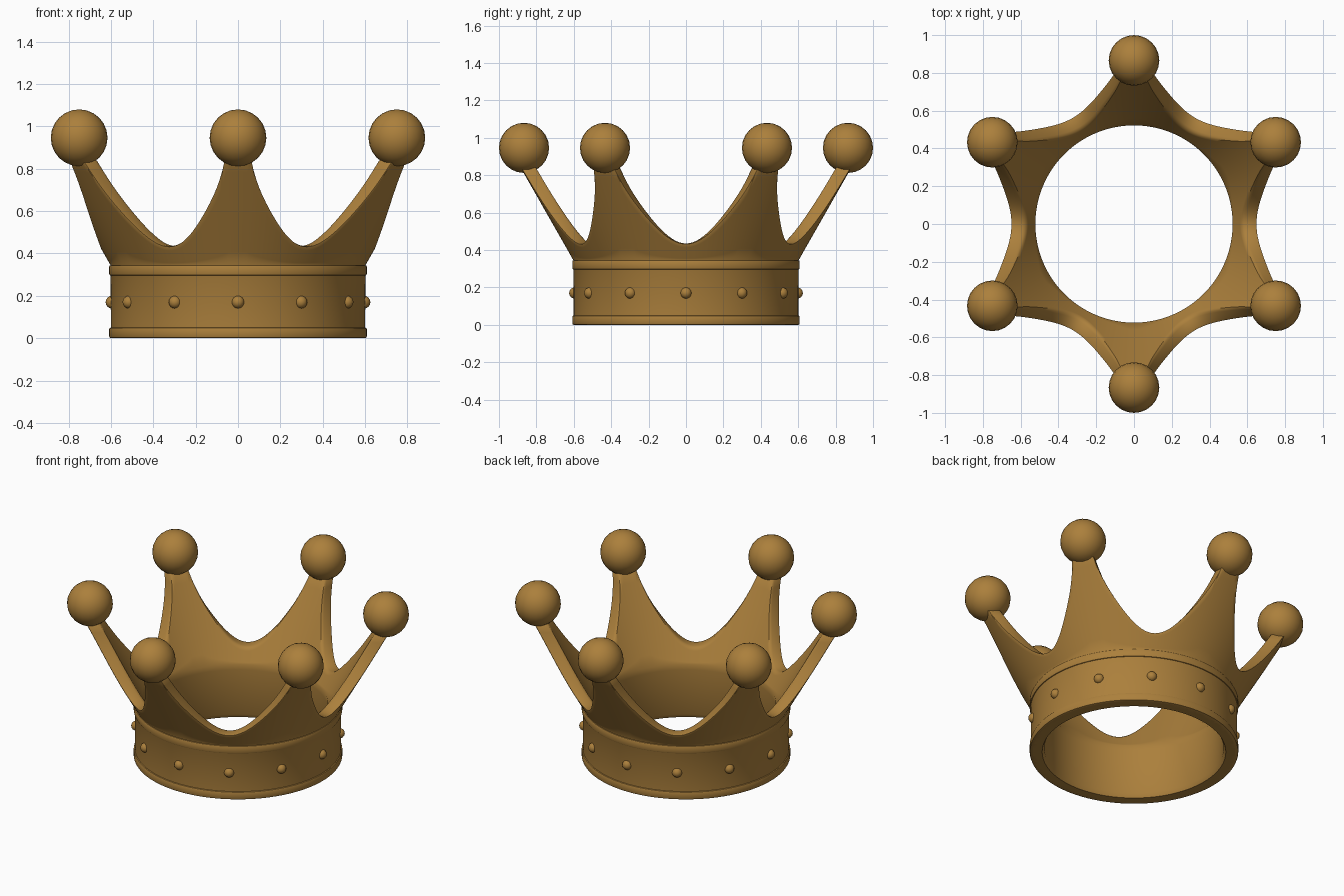
import bpy, bmesh, math
from mathutils import Matrix, Vector

if "Cube" in bpy.data.objects:
    bpy.data.objects.remove(bpy.data.objects["Cube"])

gold = bpy.data.materials.new("antique gold")
gold.diffuse_color = (0.41, 0.215, 0.045, 1)
gold.use_nodes = True
gold.node_tree.nodes["Principled BSDF"].inputs["Base Color"].default_value = gold.diffuse_color


def finish(bm, name, angle=40):
    bmesh.ops.recalc_face_normals(bm, faces=bm.faces)
    me = bpy.data.meshes.new(name)
    bm.to_mesh(me)
    bm.free()
    me.materials.append(gold)
    ob = bpy.data.objects.new(name, me)
    bpy.context.collection.objects.link(ob)
    bpy.ops.object.select_all(action='DESELECT')
    ob.select_set(True)
    bpy.context.view_layer.objects.active = ob
    bpy.ops.object.shade_smooth_by_angle(angle=math.radians(angle))
    return ob


def sweep(name, section, columns):
    """Closed (radius, z) section, which may vary with angle, swept round z."""
    bm = bmesh.new()
    loops = []
    for i in range(columns):
        a = 2 * math.pi * i / columns
        loops.append([bm.verts.new((r * math.cos(a), r * math.sin(a), z))
                      for r, z in section(math.degrees(a))])
    for i in range(columns):
        p, q = loops[i], loops[(i + 1) % columns]
        for j in range(len(p)):
            k = (j + 1) % len(p)
            bm.faces.new((p[j], q[j], q[k], p[k]))
    return finish(bm, name)


# Crown wall: upright band that flares into six curved points
def rim_height(deg):
    off = abs((deg - 90 + 30) % 60 - 30)        # degrees from nearest point
    u = 1 - off / 30
    return min(0.86, 0.435 + 0.46 * u ** 2 + 0.5 * u ** 14)


def wall_section(deg):
    h = rim_height(deg)
    z0, rows, thick, b = 0.345, 8, 0.08, 0.012

    def outer(z):
        return 0.602 + 0.57 * (z - z0)
    pts = [(0.59, 0.0), (0.6, 0.01)]
    zs = [z0 + (h - b - z0) * i / rows for i in range(rows + 1)]
    pts += [(outer(z), z) for z in zs]
    pts += [(outer(h) - 0.4 * b, h - 0.3 * b), (outer(h) - 1.4 * b, h),
            (outer(h) - thick + 1.4 * b, h), (outer(h) - thick + 0.4 * b, h - 0.3 * b)]
    pts += [(outer(z) - thick, z) for z in reversed(zs)]
    pts += [(0.522, 0.31), (0.522, 0.025), (0.535, 0.0)]
    return pts


sweep("crown_wall", wall_section, 360)


# Raised trims at the bottom and top of the band
def trim(name, z0, z1):
    r, b = 0.608, 0.008
    pts = [(0.57, z0), (r - b, z0), (r - b * 0.3, z0 + b * 0.3), (r, z0 + b),
           (r, z1 - b), (r - b * 0.3, z1 - b * 0.3), (r - b, z1), (0.57, z1)]
    sweep(name, lambda deg: pts, 128)


trim("lower_trim", 0.0, 0.05)
trim("upper_trim", 0.295, 0.345)


# Balls on the points and studs round the band
def spheres(name, count, start, radius, ring, z, seg):
    for i in range(count):
        a = math.radians(start + 360 * i / count)
        bm = bmesh.new()
        pos = Vector((ring * math.cos(a), ring * math.sin(a), z))
        bmesh.ops.create_uvsphere(bm, u_segments=seg, v_segments=seg // 2, radius=radius,
                                  matrix=Matrix.Translation(pos) @ Matrix.Rotation(a, 4, 'Z'))
        finish(bm, name, 60)


spheres("point_ball", 6, 90, 0.134, 0.866, 0.946, 24)
spheres("band_stud", 12, 0, 0.03, 0.595, 0.17, 16)
